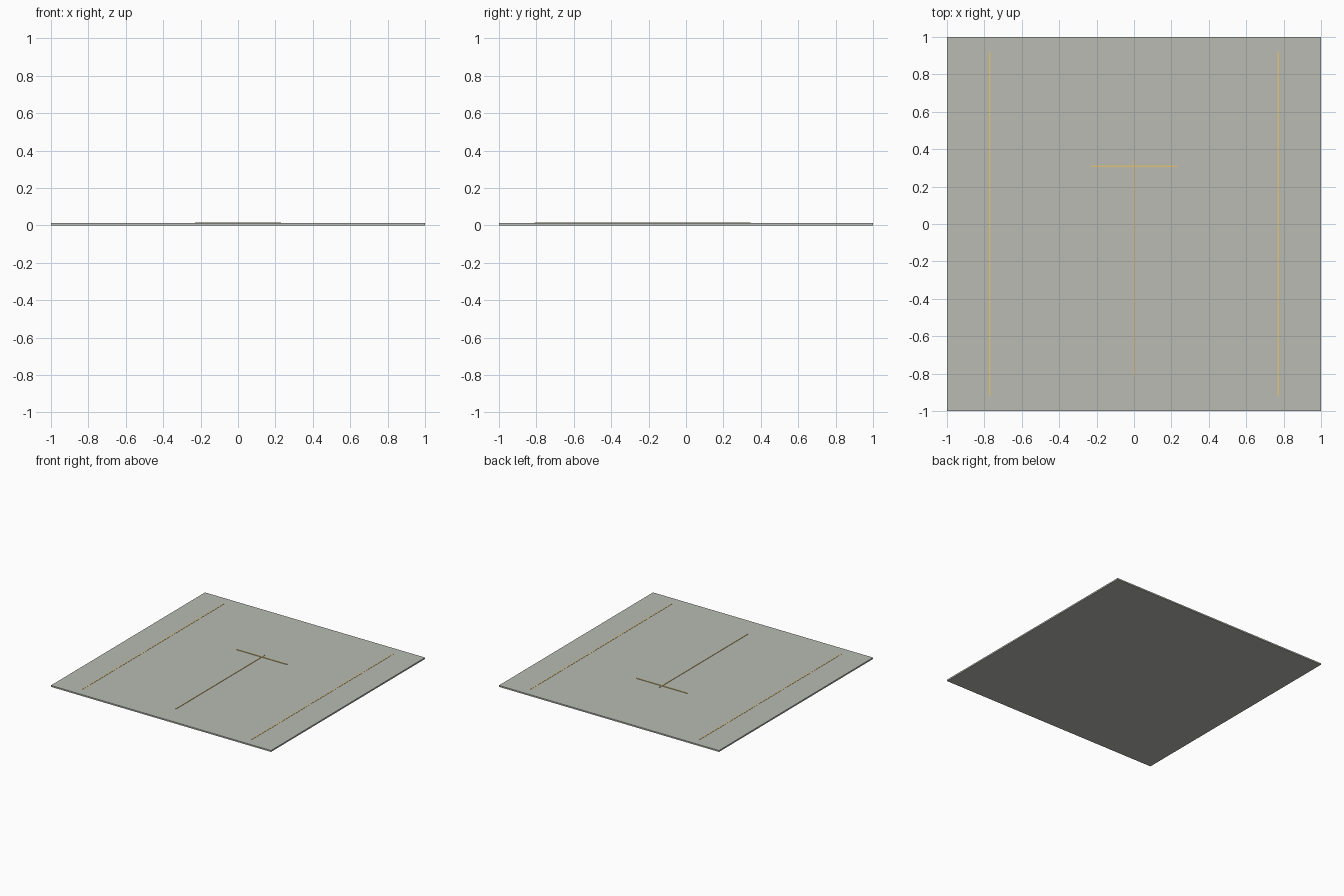
import bpy

if "Cube" in bpy.data.objects:
    bpy.data.objects.remove(bpy.data.objects["Cube"])


def material(name, rgb):
    m = bpy.data.materials.new(name)
    m.diffuse_color = (*rgb, 1)
    m.use_nodes = True
    m.node_tree.nodes["Principled BSDF"].inputs["Base Color"].default_value = m.diffuse_color
    return m


def box(name, x, y, z, mat):
    """Box from (min, max) ranges."""
    r = (x, y, z)
    bpy.ops.mesh.primitive_cube_add(size=1, location=[(a + b) / 2 for a, b in r])
    o = bpy.context.object
    o.name = name
    o.scale = [b - a for a, b in r]
    bpy.ops.object.transform_apply(location=False, rotation=False, scale=True)
    o.data.materials.append(mat)
    return o


stone = material("pale_stone", (0.48, 0.50, 0.45))
yellow = material("yellow_line", (0.75, 0.56, 0.18))

# Thin square slab
TOP = 0.012
box("slab", (-1, 1), (-1, 1), (0, TOP), stone)

# Long side lines, almost flush with the slab
for side, name in ((-1, "left_line"), (1, "right_line")):
    cx = side * 0.77
    box(name, (cx - 0.004, cx + 0.004), (-0.92, 0.92), (TOP - 0.002, TOP + 0.0015), yellow)

# Raised centre line and crossbar
box("centre_line", (-0.003, 0.003), (-0.81, 0.345), (TOP - 0.002, TOP + 0.0035), yellow)
box("cross_line", (-0.23, 0.23), (0.306, 0.314), (TOP - 0.002, TOP + 0.004), yellow)
